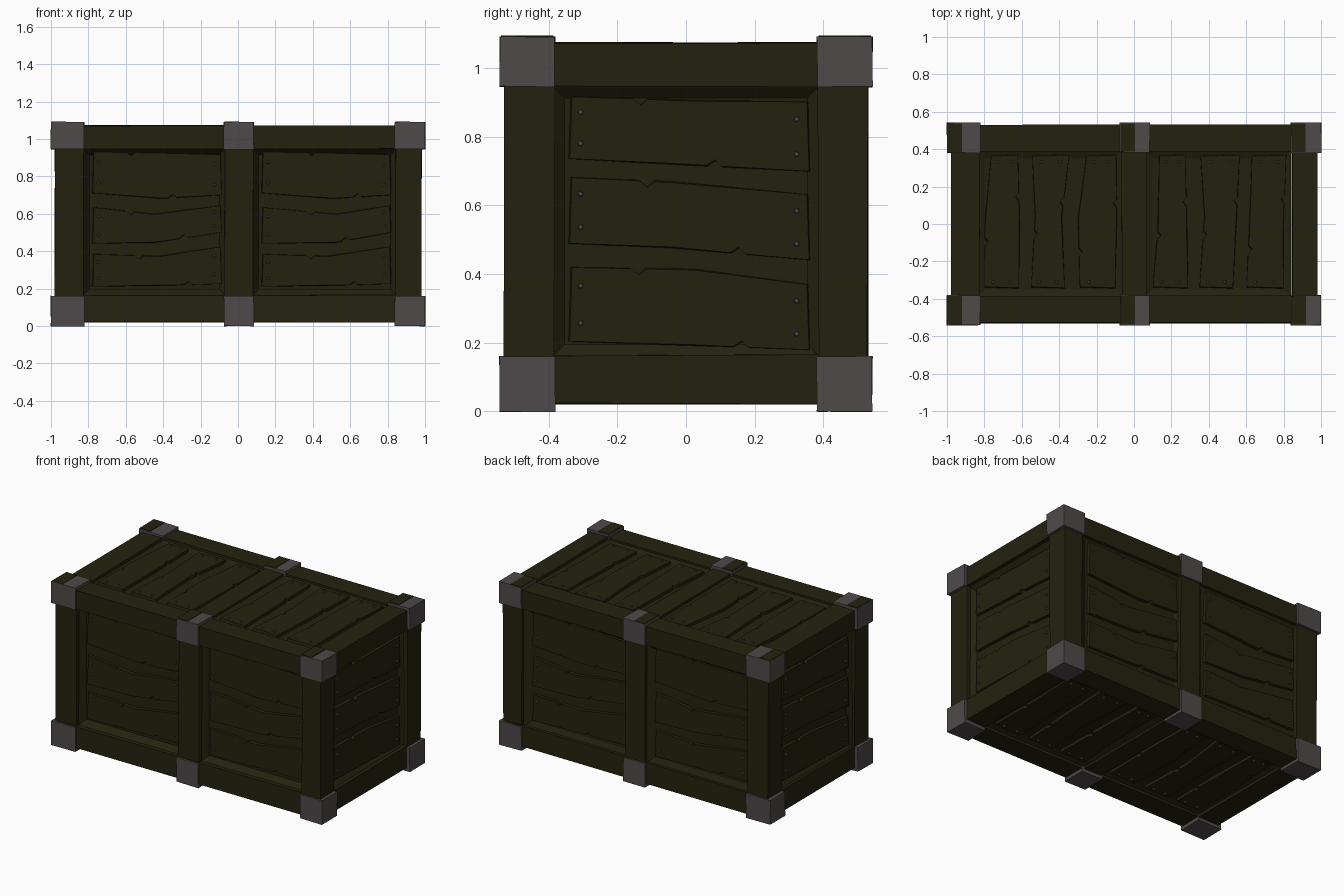
import bpy, bmesh, random
from mathutils import Vector, Matrix

if "Cube" in bpy.data.objects:
    bpy.data.objects.remove(bpy.data.objects["Cube"])

random.seed(4)


def material(name, rgb):
    m = bpy.data.materials.new(name)
    m.diffuse_color = (*rgb, 1)
    m.use_nodes = True
    m.node_tree.nodes["Principled BSDF"].inputs["Base Color"].default_value = m.diffuse_color
    return m


WOOD = material("dark_olive_wood", (0.0175, 0.016, 0.0045))
METAL = material("grey_metal", (0.078, 0.067, 0.068))


def finish(bm, name, mat):
    bmesh.ops.recalc_face_normals(bm, faces=bm.faces)
    me = bpy.data.meshes.new(name)
    bm.to_mesh(me)
    bm.free()
    me.materials.append(mat)
    ob = bpy.data.objects.new(name, me)
    bpy.context.collection.objects.link(ob)
    return ob


def box(name, lo, hi, mat, wobble=0.0):
    bm = bmesh.new()
    bmesh.ops.create_cube(bm, size=1)
    lo, hi = Vector(lo), Vector(hi)
    for v in bm.verts:
        for i in range(3):
            v.co[i] = (lo[i] + hi[i]) / 2 + v.co[i] * (hi[i] - lo[i])
            v.co[i] += random.uniform(-wobble, wobble)
    return finish(bm, name, mat)


# Timber frame, slightly uneven
for sy in (-1, 1):
    y0, y1 = sorted((sy * 0.385, sy * 0.528))
    for z0, z1 in ((0.022, 0.163), (0.945, 1.073)):
        box("long_beam", (-0.95, y0, z0), (0.95, y1, z1), WOOD, 0.004)
    for x0, x1 in ((-0.977, -0.825), (-0.07, 0.08), (0.845, 0.98)):
        box("upright_beam", (x0, y0, 0.06), (x1, y1, 1.03), WOOD, 0.004)
for x0, x1 in ((-0.977, -0.825), (-0.065, 0.065), (0.845, 0.98)):
    for z0, z1 in ((0.022, 0.163), (0.945, 1.073)):
        box("cross_beam", (x0, -0.5, z0), (x1, 0.5, z1), WOOD, 0.003)

# Metal caps at the joints, with a wooden patch on the upper ones
for x0, x1 in ((-1.0, -0.822), (-0.075, 0.085), (0.838, 1.0)):
    for sy in (-1, 1):
        y0, y1 = sorted((sy * 0.382, sy * 0.542))
        box("lower_cap", (x0, y0, 0.0), (x1, y1, 0.16), METAL, 0.002)
        box("upper_cap", (x0, y0, 0.945), (x1, y1, 1.09), METAL, 0.002)
        box("cap_wood_patch", (x0 + 0.004, y0 + 0.004, 1.085),
            (x0 + 0.08, y1 - 0.004, 1.0935), WOOD, 0.0005)


def tray(name, M, u0, u1, v0, v1, surf, depth):
    """Recessed floor with a sloped rim."""
    bm = bmesh.new()
    s = 0.035

    def ring(i, d):
        return [bm.verts.new(M @ Vector(p)) for p in
                ((u0 + i, v0 + i, d), (u1 - i, v0 + i, d), (u1 - i, v1 - i, d), (u0 + i, v1 - i, d))]
    a, b = ring(-0.01, surf - 0.012), ring(s, surf - depth)
    f = bm.faces.new(b)
    for i in range(4):
        j = (i + 1) % 4
        bm.faces.new((a[i], a[j], b[j], b[i]))
    f.normal_update()
    ob = finish(bm, name, WOOD)
    n = M.to_3x3() @ Vector((0, 0, 1))
    if ob.data.polygons[0].normal.dot(n) < 0:
        ob.data.flip_normals()


def board(M, u0, u1, low, high, base, top):
    """Bent plank with chips in its edges, plus two nails at each end."""
    um = (u0 + u1) / 2 + random.uniform(-0.06, 0.06)
    n1 = u0 + (u1 - u0) * random.uniform(0.25, 0.42)
    n2 = u0 + (u1 - u0) * random.uniform(0.6, 0.75)

    def edge(e, u):
        if u < um:
            return e[0] + (e[1] - e[0]) * (u - u0) / (um - u0)
        return e[1] + (e[2] - e[1]) * (u - um) / (u1 - um)

    pts = [(u0, low[0]), (um, low[1])]
    pts += [(n2 + d, edge(low, n2 + d) + c) for d, c in ((-0.025, 0), (0, 0.018), (0.02, 0))]
    pts += [(u1, low[2]), (u1 - 0.006, high[2]), (um, high[1])]
    pts += [(n1 + d, edge(high, n1 + d) - c) for d, c in ((0.02, 0), (0, 0.018), (-0.025, 0))]
    pts += [(u0 + 0.006, high[0])]
    cen = Vector((um, (low[1] + high[1]) / 2))
    bm = bmesh.new()
    a = [bm.verts.new(M @ Vector((u, v, base))) for u, v in pts]
    b = []
    for p in pts:
        q = Vector(p) + (cen - Vector(p)).normalized() * 0.004
        b.append(bm.verts.new(M @ Vector((q.x, q.y, top))))
    bm.faces.new(b)
    bm.faces.new(a[::-1])
    for i in range(len(a)):
        j = (i + 1) % len(a)
        bm.faces.new((a[i], a[j], b[j], b[i]))
    finish(bm, "plank", WOOD)
    bm = bmesh.new()
    for k, u in ((0, u0 + 0.035), (2, u1 - 0.04)):
        for t in (0.25, 0.75):
            v = low[k] + (high[k] - low[k]) * t
            T = M @ Matrix.Translation((u, v, top + 0.003))
            bmesh.ops.create_cone(bm, cap_ends=True, segments=8, radius1=0.009,
                                  radius2=0.006, depth=0.014, matrix=T)
    finish(bm, "plank_nails", METAL)


def side(u, v):
    u, v = Vector(u), Vector(v)
    return Matrix((u, v, u.cross(v))).transposed().to_4x4()


# Plank edges as (start, middle, end): lower edge, then upper edge
long_rows = [((0.71, 0.68, 0.70), (0.932, 0.928, 0.918)),
             ((0.44, 0.445, 0.50), (0.635, 0.60, 0.645)),
             ((0.21, 0.215, 0.225), (0.385, 0.375, 0.425))]
end_rows = [((0.735, 0.715, 0.698), (0.917, 0.907, 0.902)),
            ((0.488, 0.475, 0.44), (0.682, 0.67, 0.632)),
            ((0.203, 0.19, 0.178), (0.42, 0.415, 0.37))]
lid_rows = [((-0.80, -0.80, -0.765), (-0.615, -0.61, -0.62)),
            ((-0.55, -0.53, -0.545), (-0.37, -0.385, -0.345)),
            ((-0.29, -0.30, -0.255), (-0.10, -0.09, -0.095)),
            ((0.10, 0.125, 0.135), (0.29, 0.285, 0.275)),
            ((0.35, 0.375, 0.355), (0.53, 0.55, 0.565)),
            ((0.60, 0.615, 0.63), (0.80, 0.80, 0.815))]
lift = 0.018

# Front and back: two panels each
for name, ux, depth in (("front_panel", 1, 0.065), ("back_panel", -1, 0.036)):
    M = side((ux, 0, 0), (0, 0, 1))
    for u0, u1, start in ((-0.83, -0.065, -0.78), (0.075, 0.85, 0.125)):
        tray(name, M, u0, u1, 0.16, 0.95, 0.528, depth)
        for lo, hi in long_rows:
            board(M, start, start + 0.695, lo, hi, 0.527 - depth, 0.528 - depth + lift)

# Short ends
for name, uy, depth in (("right_panel", 1, 0.05), ("left_panel", -1, 0.045)):
    M = side((0, uy, 0), (0, 0, 1))
    tray(name, M, -0.388, 0.388, 0.16, 0.948, 0.978, depth)
    for lo, hi in end_rows:
        board(M, -0.342, 0.362, lo, hi, 0.977 - depth, 0.978 - depth + lift)

# Lid and underside
for name, vx, surf in (("lid_panel", -1, 1.073), ("floor_panel", 1, -0.022)):
    M = side((0, 1, 0), (vx, 0, 0))
    for v0, v1 in ((-0.83, -0.065), (0.065, 0.83)):
        tray(name, M, -0.385, 0.385, v0, v1, surf, 0.03)
    for lo, hi in lid_rows:
        if vx < 0:
            lo, hi = [-h for h in hi], [-h for h in lo]
            lo, hi = [-h for h in hi], [-h for h in lo]
            # the lid axis runs opposite to x, so swap and negate the edges
            lo, hi = tuple(-h for h in hi), tuple(-h for h in lo)
        board(M, -0.345, 0.372, lo, hi, surf - 0.031, surf - 0.03 + lift)
